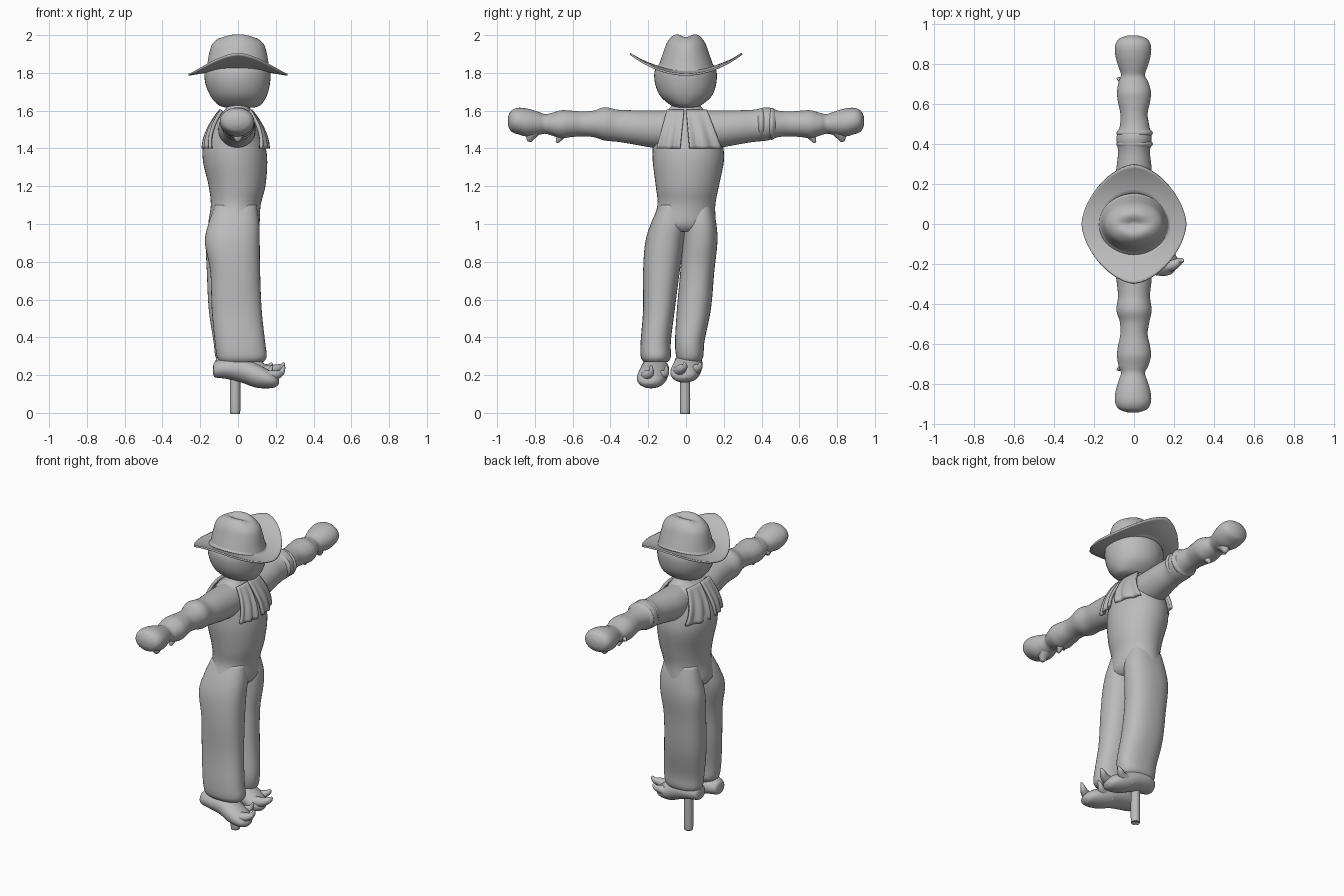
import bpy, bmesh, math
from mathutils import Vector

old = bpy.data.objects.get("Cube")
if old:
    bpy.data.objects.remove(old, do_unlink=True)

grey = bpy.data.materials.new("plain_grey")
grey.use_nodes = True
grey.diffuse_color = (0.5, 0.5, 0.5, 1)
grey.node_tree.nodes["Principled BSDF"].inputs["Base Color"].default_value = grey.diffuse_color

SIDES = 40
ORDER = {"x": (0, 1, 2), "y": (1, 0, 2), "z": (2, 0, 1)}


def finish(name, bm):
    bmesh.ops.recalc_face_normals(bm, faces=bm.faces)
    for f in bm.faces:
        f.smooth = True
    mesh = bpy.data.meshes.new(name)
    bm.to_mesh(mesh)
    bm.free()
    mesh.materials.append(grey)
    ob = bpy.data.objects.new(name, mesh)
    bpy.context.collection.objects.link(ob)
    return ob


def skin(bm, rings, closed=True):
    """Bridge rows of points with quads."""
    rows = [[bm.verts.new(p) for p in ring] for ring in rings]
    for a, b in zip(rows, rows[1:]):
        n = len(a)
        for i in range(n if closed else n - 1):
            j = (i + 1) % n
            bm.faces.new((a[i], a[j], b[j], b[i]))
    return rows


def spline(keys, steps=5):
    """Smooth in-between values for a list of section tuples."""
    pts = [keys[0]] + list(keys) + [keys[-1]]
    out = []
    for a, b, c, d in zip(pts, pts[1:], pts[2:], pts[3:]):
        for s in range(steps):
            t = s / steps
            out.append([0.5 * (2 * q + (r - p) * t + (2 * p - 5 * q + 4 * r - w) * t * t
                               + (3 * q - p - 3 * r + w) * t ** 3)
                        for p, q, r, w in zip(a, b, c, d)])
    return out + [list(keys[-1])]


def loft(name, axis, keys, power=1.0):
    """Sections: position, centre a, radius a, centre b, radius b."""
    rings = []
    for t, ca, ra, cb, rb in spline(keys):
        ring = []
        for i in range(SIDES):
            k = math.tau * i / SIDES
            c, s = math.cos(k), math.sin(k)
            p = Vector()
            o = ORDER[axis]
            p[o[0]] = t
            p[o[1]] = ca + ra * math.copysign(abs(c) ** power, c)
            p[o[2]] = cb + rb * math.copysign(abs(s) ** power, s)
            ring.append(p)
        rings.append(ring)
    bm = bmesh.new()
    rows = skin(bm, rings)
    bm.faces.new(rows[0])
    bm.faces.new(rows[-1])
    return finish(name, bm)


def spike(name, points, radius):
    """Straw wisp: a curved tube that tapers to a point."""
    path = spline(points, 4)
    rings = []
    for n, p in enumerate(path):
        p = Vector(p)
        d = Vector(path[min(n + 1, len(path) - 1)]) - Vector(path[max(n - 1, 0)])
        turn = d.to_track_quat("Z", "Y")
        r = radius * (1 - n / len(path)) ** 0.8
        rings.append([p + turn @ Vector((r * math.cos(k), r * math.sin(k), 0))
                      for k in (math.tau * i / 10 for i in range(10))])
    bm = bmesh.new()
    rows = skin(bm, rings)
    bm.faces.new(rows[-1])
    return finish(name, bm)


# Support pole
loft("pole", "z", [(0, -.015, .02, -.005, .02), (.012, -.015, .027, -.005, .027),
                   (.2, -.015, .027, -.005, .027), (.4, -.015, .027, -.005, .027)])

# Body and neck
loft("torso", "z", [(.96, -.025, .11, -.01, .14), (1.0, -.022, .135, -.012, .168),
                    (1.1, -.012, .132, .002, .153), (1.2, -.005, .15, .007, .167),
                    (1.33, -.015, .17, .012, .188), (1.42, -.02, .163, .01, .186),
                    (1.52, -.015, .125, .005, .175), (1.58, -.01, .09, 0, .15),
                    (1.61, 0, .065, 0, .09), (1.67, 0, .06, 0, .05)])

# Head
loft("head", "z", [(1.618, .01, .08, 0, .05), (1.632, .008, .115, 0, .085),
                   (1.68, .003, .15, 0, .138), (1.75, -.002, .172, -.002, .163),
                   (1.82, -.002, .17, -.002, .16), (1.88, 0, .12, 0, .11)])

# Trouser legs
loft("right_leg", "z", [(1.1, -.012, .11, -.07, .07), (1.0, -.022, .135, -.09, .097),
                        (.9, -.03, .145, -.113, .103), (.75, -.015, .132, -.13, .097),
                        (.55, -.007, .132, -.143, .084), (.38, .01, .133, -.16, .08),
                        (.3, .02, .132, -.16, .08), (.27, .02, .115, -.16, .065)], .85)
loft("left_leg", "z", [(1.1, -.02, .11, .07, .07), (1.0, -.02, .132, .075, .086),
                       (.9, -.03, .14, .074, .092), (.75, -.035, .13, .06, .09),
                       (.55, -.025, .13, .042, .09), (.38, -.002, .128, .02, .078),
                       (.3, 0, .12, .02, .072), (.27, 0, .1, .02, .055)], .85)

# Shoes with straw poking out
SHOE = [(-.132, 0, .02, .225, .02), (-.12, 0, .05, .23, .042), (-.06, 0, .072, .235, .055),
        (.02, 0, .075, .225, .065), (.09, -.01, .078, .2, .065), (.15, -.02, .075, .182, .052),
        (.195, -.025, .055, .17, .035), (.217, -.025, .02, .165, .012)]
for side, y, up, short in (("right", -.165, 0, 1), ("left", .012, .03, .9)):
    loft(side + "_shoe", "x", [(x * short, a + y, ra, z + up, rz) for x, a, ra, z, rz in SHOE])
    for n, (dy, tip) in enumerate(((-.02, .245), (.06, .18))):
        spike(f"{side}_shoe_straw_{n}",
              [(tip - .11, y + dy - .03, .19 + up), (tip - .05, y + dy - .02, .2 + up),
               (tip - .015, y + dy, .215 + up), (tip, y + dy, .25 + up / 2)], .036)

# Sleeves, mitten hands and wrist straw
ARM = [(.08, -.005, .1, 1.5, .1), (.18, -.005, .098, 1.503, .098), (.28, 0, .088, 1.512, .09),
       (.36, 0, .08, 1.52, .085), (.43, 0, .088, 1.53, .088), (.49, .003, .074, 1.53, .07),
       (.55, 0, .068, 1.53, .066), (.61, 0, .08, 1.53, .07), (.66, 0, .085, 1.528, .074),
       (.71, -.003, .074, 1.528, .06), (.745, -.005, .06, 1.53, .052), (.785, -.005, .072, 1.533, .062),
       (.84, -.005, .088, 1.537, .074), (.89, -.005, .09, 1.545, .07), (.925, -.005, .072, 1.545, .055),
       (.942, -.005, .03, 1.545, .025)]
for side, m in (("right", -1), ("left", 1)):
    loft(side + "_arm", "y", [(m * k[0],) + k[1:] for k in ARM])
    spike(side + "_thumb", [(0, m * .8, 1.51), (0, m * .82, 1.47), (0, m * .83, 1.435)], .05)
    spike(side + "_wrist_straw", [(0, m * .65, 1.49), (0, m * .67, 1.455), (0, m * .685, 1.43)], .03)
    spike(side + "_side_straw", [(-.03, m * .7, 1.52), (-.065, m * .72, 1.51), (-.085, m * .73, 1.5)], .022)

# Sleeve roll on the left arm
for n, y in enumerate((.4, .455)):
    loft(f"sleeve_roll_{n}", "y", [(y - .025, .003, .07, 1.528, .07), (y, .003, .092, 1.53, .085),
                                   (y + .025, .003, .07, 1.53, .066)])


# Neckerchief flaps hanging over chest and back
def flap(name, facing, top, bottom):
    rows = []
    for i in range(13):
        v = i / 12
        z = 1.6 - .2 * v
        depth = .08 + .085 * math.sin(v * math.pi / 2) ** .9
        row = []
        for j in range(17):
            u = j / 16
            y = (top[0] + (top[1] - top[0]) * u) * (1 - v) + (bottom[0] + (bottom[1] - bottom[0]) * u) * v
            x = depth * math.sqrt(1 - min(.9, (y / .24) ** 2)) + .008 * math.cos(u * 13) * v
            row.append((facing * x - .012, y, z))
        rows.append(row)
    bm = bmesh.new()
    skin(bm, rows, closed=False)
    ob = finish(name, bm)
    mod = ob.modifiers.new("thickness", "SOLIDIFY")
    mod.thickness = .018
    mod.offset = 0


for place, facing in (("front", 1), ("back", -1)):
    flap(place + "_scarf_right", facing, (-.1, -.01), (-.155, -.03))
    flap(place + "_scarf_left", facing, (.0, .11), (.02, .185))

# Hat: creased crown flowing into a brim that curls up at both sides
crown = spline([(2.0, .015, .012), (2.0, .055, .05), (1.985, .09, .076), (1.95, .132, .1),
                (1.9, .148, .118), (1.85, .157, .135), (1.815, .165, .146)], 4)
angles = [math.tau * i / 64 for i in range(64)]
rings = []
for z, rx, ry in crown:
    ring = []
    for k in angles:
        x, y = rx * math.cos(k), ry * math.sin(k)
        dent = .022 * math.exp(-(y / .03) ** 2) * max(0, 1 - (x / .1) ** 2) if z > 1.9 else 0
        ring.append((x, y, z - dent))
    rings.append(ring)
for n in range(1, 11):
    t = n / 10
    ring = []
    for k in angles:
        c, s = math.cos(k), math.sin(k)
        edge = (abs(c / .262) ** 1.65 + abs(s / .297) ** 1.65) ** (-1 / 1.65)
        x = .165 * c * (1 - t) + edge * c * t
        y = .146 * s * (1 - t) + edge * s * t
        ring.append((x, y, 1.79 + .016 * (1 - t) + .112 * (y / .297) ** 2))
    rings.append(ring)
bm = bmesh.new()
rows = skin(bm, rings)
bm.faces.new(rows[0])
hat = finish("hat", bm)
solid = hat.modifiers.new("thickness", "SOLIDIFY")
solid.thickness = .01
solid.offset = 0
